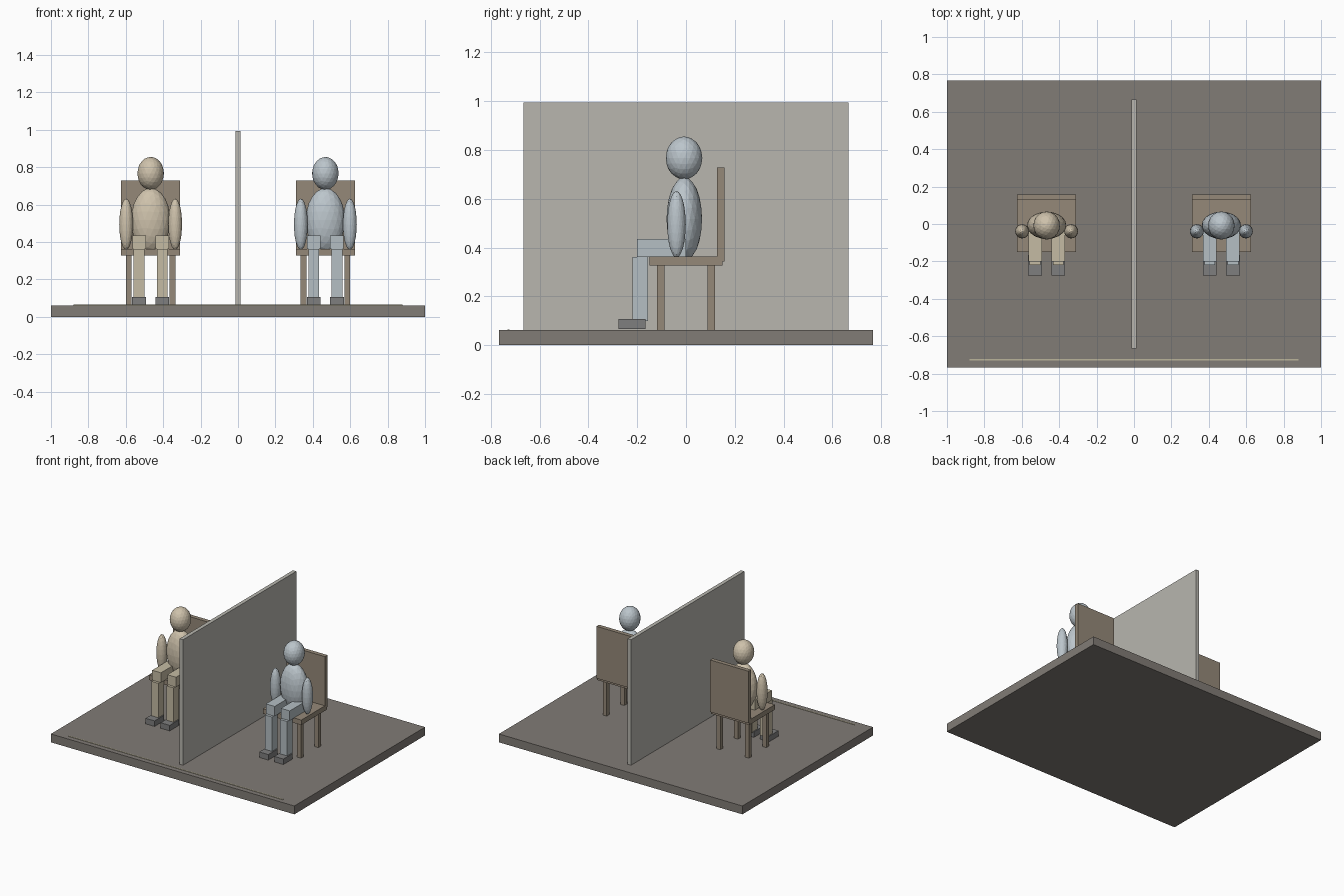
import bpy, bmesh
from mathutils import Matrix, Vector

if "Cube" in bpy.data.objects:
    bpy.data.objects.remove(bpy.data.objects["Cube"])


def material(name, rgb):
    m = bpy.data.materials.new(name)
    m.diffuse_color = (*rgb, 1)
    m.use_nodes = True
    m.node_tree.nodes["Principled BSDF"].inputs["Base Color"].default_value = m.diffuse_color
    return m


FLOOR = material("floor_grey", (0.22, 0.20, 0.18))
WALL = material("panel_grey", (0.48, 0.47, 0.43))
WOOD = material("wood", (0.30, 0.25, 0.19))
SHOE = material("shoe_grey", (0.21, 0.21, 0.21))
LINE = material("line_cream", (0.50, 0.46, 0.33))
WARM = (material("warm_body", (0.62, 0.54, 0.41)), material("warm_legs", (0.56, 0.50, 0.37)))
COOL = (material("cool_body", (0.50, 0.56, 0.60)), material("cool_legs", (0.46, 0.52, 0.55)))


def finish(name, bm, mat):
    me = bpy.data.meshes.new(name)
    bm.to_mesh(me)
    bm.free()
    me.materials.append(mat)
    ob = bpy.data.objects.new(name, me)
    bpy.context.collection.objects.link(ob)
    return ob


def box(name, x, y, z, mat):
    """Box from (min, max) ranges."""
    bm = bmesh.new()
    c = Vector([(a + b) / 2 for a, b in (x, y, z)])
    s = Vector([b - a for a, b in (x, y, z)])
    bmesh.ops.create_cube(bm, size=1, matrix=Matrix.Translation(c) @ Matrix.Diagonal((*s, 1)))
    return finish(name, bm, mat)


def ellipsoid(name, c, r, mat):
    """Faceted ellipsoid from centre and radii."""
    bm = bmesh.new()
    bmesh.ops.create_icosphere(bm, subdivisions=3, radius=1,
                               matrix=Matrix.Translation(c) @ Matrix.Diagonal((*r, 1)))
    return finish(name, bm, mat)


def span(c, half):
    return (c - half, c + half)


def chair(cx, tag):
    box(f"{tag}_seat", span(cx, 0.158), (-0.15, 0.15), (0.327, 0.364), WOOD)
    box(f"{tag}_backrest", span(cx, 0.158), (0.127, 0.158), (0.343, 0.729), WOOD)
    for sx in (-1, 1):
        for sy, end in ((-1, "front"), (1, "back")):
            side = "left" if sx < 0 else "right"
            box(f"{tag}_chair_leg_{end}_{side}", span(cx + sx * 0.117, 0.0155),
                span(sy * 0.103, 0.0155), (0.06, 0.335), WOOD)


def sitter(cx, tag, mats):
    body, legs = mats
    ellipsoid(f"{tag}_head", (cx, -0.008, 0.767), (0.071, 0.075, 0.088), body)
    ellipsoid(f"{tag}_torso", (cx, -0.007, 0.517), (0.105, 0.073, 0.172), body)
    for s, side in ((-1, "left"), (1, "right")):
        ellipsoid(f"{tag}_arm_{side}", (cx + s * 0.131, -0.039, 0.495), (0.037, 0.038, 0.137), body)
        lx = cx + s * 0.062
        box(f"{tag}_thigh_{side}", span(lx, 0.036), (-0.2, 0.0), (0.362, 0.435), legs)
        box(f"{tag}_shin_{side}", span(lx, 0.029), (-0.22, -0.156), (0.1, 0.362), legs)
        box(f"{tag}_shoe_{side}", span(lx, 0.037), (-0.276, -0.166), (0.066, 0.107), SHOE)


# Floor slab, dividing panel and thin front line
box("floor_slab", (-1, 1), (-0.767, 0.767), (0, 0.062), FLOOR)
box("dividing_panel", (-0.014, 0.014), (-0.665, 0.665), (0.06, 0.994), WALL)
box("front_line", (-0.88, 0.88), (-0.731, -0.723), (0.06, 0.065), LINE)

# Two seated figures, one on each side of the panel
for cx, tag, mats in ((-0.467, "left", WARM), (0.467, "right", COOL)):
    chair(cx, tag)
    sitter(cx, tag, mats)
